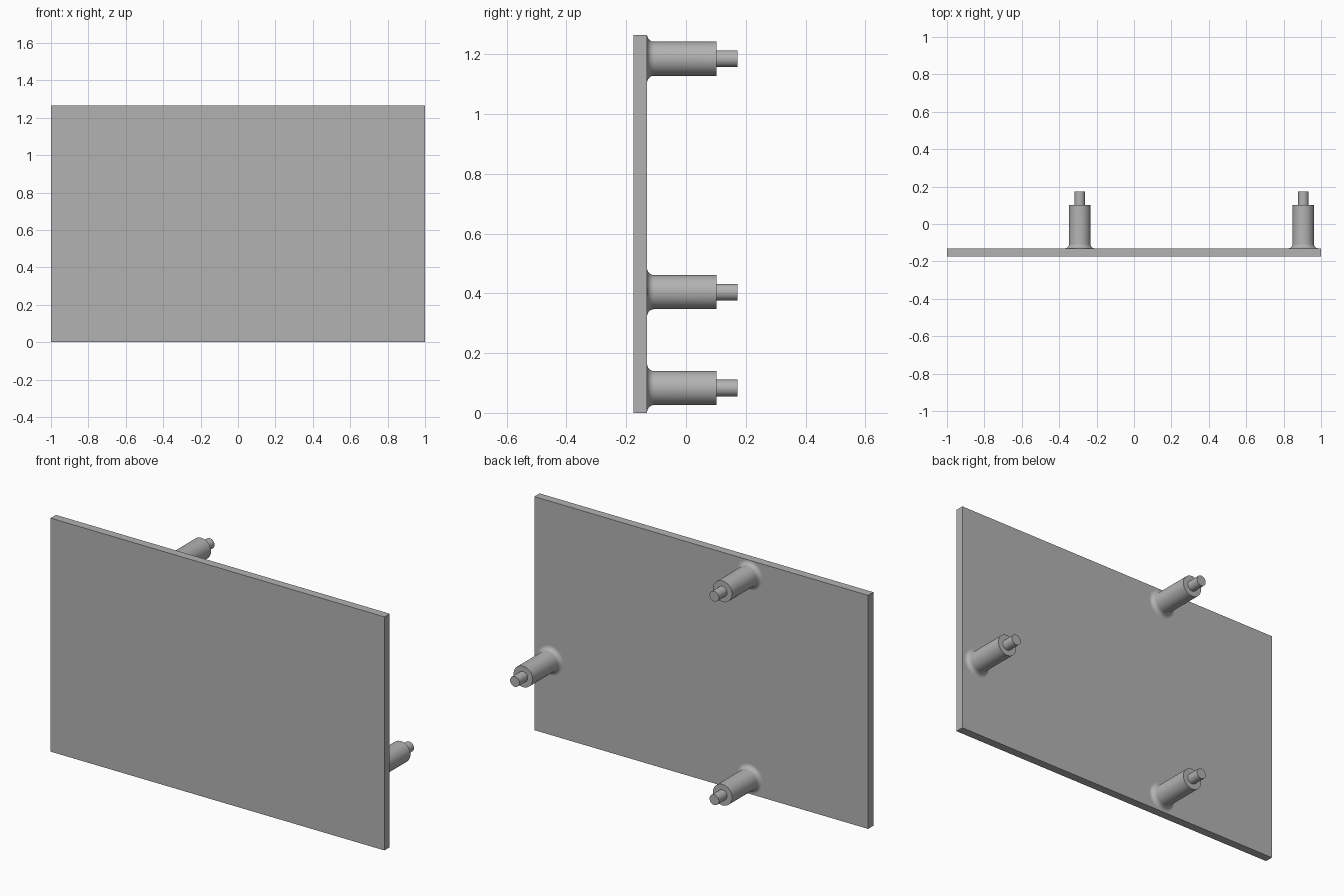
import bpy, bmesh, math
from mathutils import Matrix, Vector

if "Cube" in bpy.data.objects:
    bpy.data.objects.remove(bpy.data.objects["Cube"])

grey = bpy.data.materials.new("plain grey")
grey.diffuse_color = (0.45, 0.45, 0.45, 1)
grey.use_nodes = True
grey.node_tree.nodes["Principled BSDF"].inputs["Base Color"].default_value = grey.diffuse_color

BACK = -0.13  # rear face of the panel


def finish(bm, name):
    bmesh.ops.recalc_face_normals(bm, faces=bm.faces)
    mesh = bpy.data.meshes.new(name)
    bm.to_mesh(mesh)
    bm.free()
    mesh.materials.append(grey)
    obj = bpy.data.objects.new(name, mesh)
    bpy.context.collection.objects.link(obj)
    return obj


# flat panel
bm = bmesh.new()
bmesh.ops.create_cube(bm, size=1, matrix=Matrix.Translation((0, -0.1525, 0.6325))
                      @ Matrix.Diagonal((2, 0.045, 1.265, 1)))
finish(bm, "panel")

# peg profile as (radius, y): filleted foot, thick post, thin tip
R, F, TIP = 0.057, 0.023, 0.028
profile = [(R + F, BACK - 0.005)]
for i in range(9):
    a = math.radians(90 * i / 8)
    profile.append((R + F * (1 - math.sin(a)), BACK + F * (1 - math.cos(a))))
profile += [(R, 0.102), (TIP, 0.102), (TIP, 0.173), (0, 0.173)]


def peg(name, x, z):
    bm = bmesh.new()
    verts = [bm.verts.new((r, y, 0)) for r, y in profile]
    edges = [bm.edges.new(pair) for pair in zip(verts, verts[1:])]
    bmesh.ops.spin(bm, geom=verts + edges, cent=(0, 0, 0), axis=(0, 1, 0),
                   angle=math.tau, steps=48, use_duplicate=False)
    bmesh.ops.remove_doubles(bm, verts=bm.verts, dist=1e-5)
    bmesh.ops.translate(bm, verts=bm.verts, vec=Vector((x, 0, z)))
    obj = finish(bm, name)
    bpy.ops.object.select_all(action='DESELECT')
    obj.select_set(True)
    bpy.context.view_layer.objects.active = obj
    bpy.ops.object.shade_smooth_by_angle(angle=math.radians(30))


# three pegs on the rear
peg("upper_peg", -0.29, 1.185)
peg("lower_peg", -0.29, 0.083)
peg("side_peg", 0.905, 0.404)
